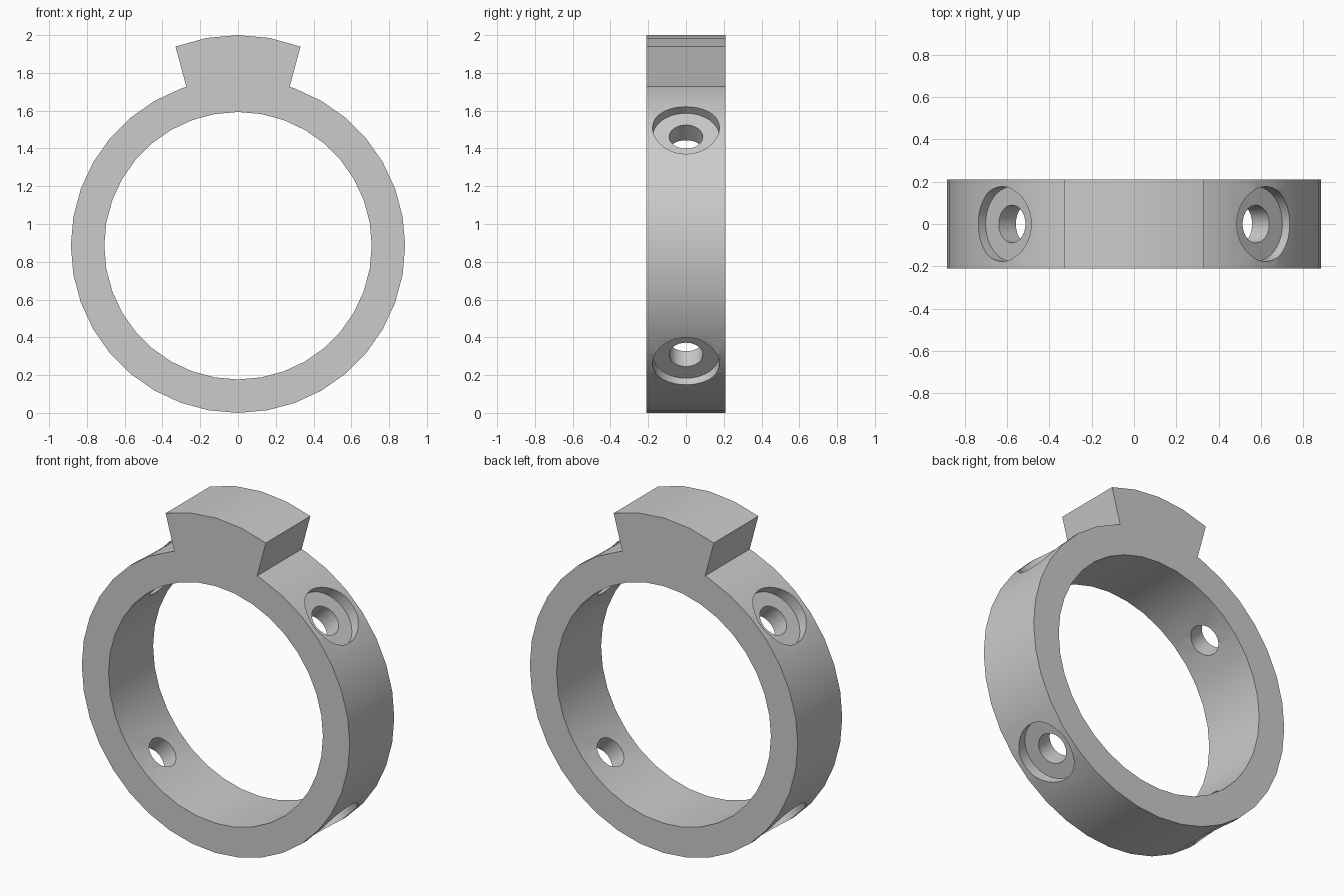
import bpy, bmesh
from math import sin, cos, radians, asin, hypot, atan2
from mathutils import Matrix, Vector

cube = bpy.data.objects.get("Cube")
if cube:
    bpy.data.objects.remove(cube, do_unlink=True)

CENTRE_Z = 0.885
OUTER, INNER, HALF_DEPTH = 0.885, 0.708, 0.21
STEPS = 36

grey = bpy.data.materials.new("plain grey")
grey.use_nodes = True
colour = (0.6, 0.6, 0.6, 1)
grey.diffuse_color = colour
grey.node_tree.nodes["Principled BSDF"].inputs["Base Color"].default_value = colour


def polar(radius, degrees, lift=0.0):
    """Point on a circle, measured clockwise from the top."""
    a = radians(degrees)
    return (radius * sin(a), lift + radius * cos(a))


# Outline: ring from one side of the tab round to the other, then the tab's crown
tab_foot = 18.0
outline = [polar(OUTER, tab_foot)]
outline += [polar(OUTER, i * 360 / STEPS) for i in range(2, STEPS - 1)]
outline.append(polar(OUTER, -tab_foot))
crown_radius, crown_half = 0.932, 20.8
outline += [polar(crown_radius, crown_half * k / 2, 1.115 - crown_radius)
            for k in range(-2, 3)]
bore = [polar(INNER, i * 360 / STEPS) for i in range(STEPS)]

# Filled profile extruded to the band's depth
profile = bpy.data.curves.new("clamp_profile", "CURVE")
profile.dimensions = "2D"
profile.fill_mode = "BOTH"
profile.extrude = HALF_DEPTH
for points in (outline, bore):
    spline = profile.splines.new("POLY")
    spline.points.add(len(points) - 1)
    for p, (x, y) in zip(spline.points, points):
        p.co = (x, y, 0, 1)
    spline.use_cyclic_u = True
source = bpy.data.objects.new("clamp_profile", profile)
bpy.context.collection.objects.link(source)
bpy.context.view_layer.update()
evaluated = source.evaluated_get(bpy.context.evaluated_depsgraph_get())
mesh = bpy.data.meshes.new_from_object(evaluated)
bpy.data.objects.remove(source, do_unlink=True)

# Weld the caps to the walls and stand the band upright
bm = bmesh.new()
bm.from_mesh(mesh)
bmesh.ops.remove_doubles(bm, verts=bm.verts, dist=1e-4)
bmesh.ops.recalc_face_normals(bm, faces=bm.faces)
bm.transform(Matrix.Translation((0, 0, CENTRE_Z)) @ Matrix.Rotation(radians(90), 4, "X"))
bm.to_mesh(mesh)
bm.free()
mesh.materials.clear()
mesh.materials.append(grey)
ring = bpy.data.objects.new("ring_with_tab", mesh)
bpy.context.collection.objects.link(ring)


# Four counterbored screw holes on the diagonals
def drill(name, radius, start, end):
    cutter_bm = bmesh.new()
    for angle in (45, 135, 225, 315):
        place = (Matrix.Translation((0, 0, CENTRE_Z))
                 @ Matrix.Rotation(radians(angle), 4, "Y")
                 @ Matrix.Translation((0, 0, (start + end) / 2)))
        bmesh.ops.create_cone(cutter_bm, cap_ends=True, segments=40, radius1=radius,
                              radius2=radius, depth=end - start, matrix=place)
    cutter_mesh = bpy.data.meshes.new(name)
    cutter_bm.to_mesh(cutter_mesh)
    cutter_bm.free()
    cutter_mesh.materials.append(grey)
    cutter = bpy.data.objects.new(name, cutter_mesh)
    bpy.context.collection.objects.link(cutter)
    cutter.hide_render = True
    cut = ring.modifiers.new(name, "BOOLEAN")
    cut.operation = "DIFFERENCE"
    cut.solver = "EXACT"
    cut.object = cutter
    return cutter


cutters = [drill("screw_hole_cutter", 0.089, 0.55, 1.0),
           drill("counterbore_cutter", 0.177, 0.815, 1.1)]

# Apply the cuts, drop the cutters and smooth the round walls
bpy.context.view_layer.objects.active = ring
ring.select_set(True)
for modifier in list(ring.modifiers):
    bpy.ops.object.modifier_apply(modifier=modifier.name)
for cutter in cutters:
    bpy.data.objects.remove(cutter, do_unlink=True)
bpy.ops.object.shade_smooth_by_angle(angle=radians(30))
